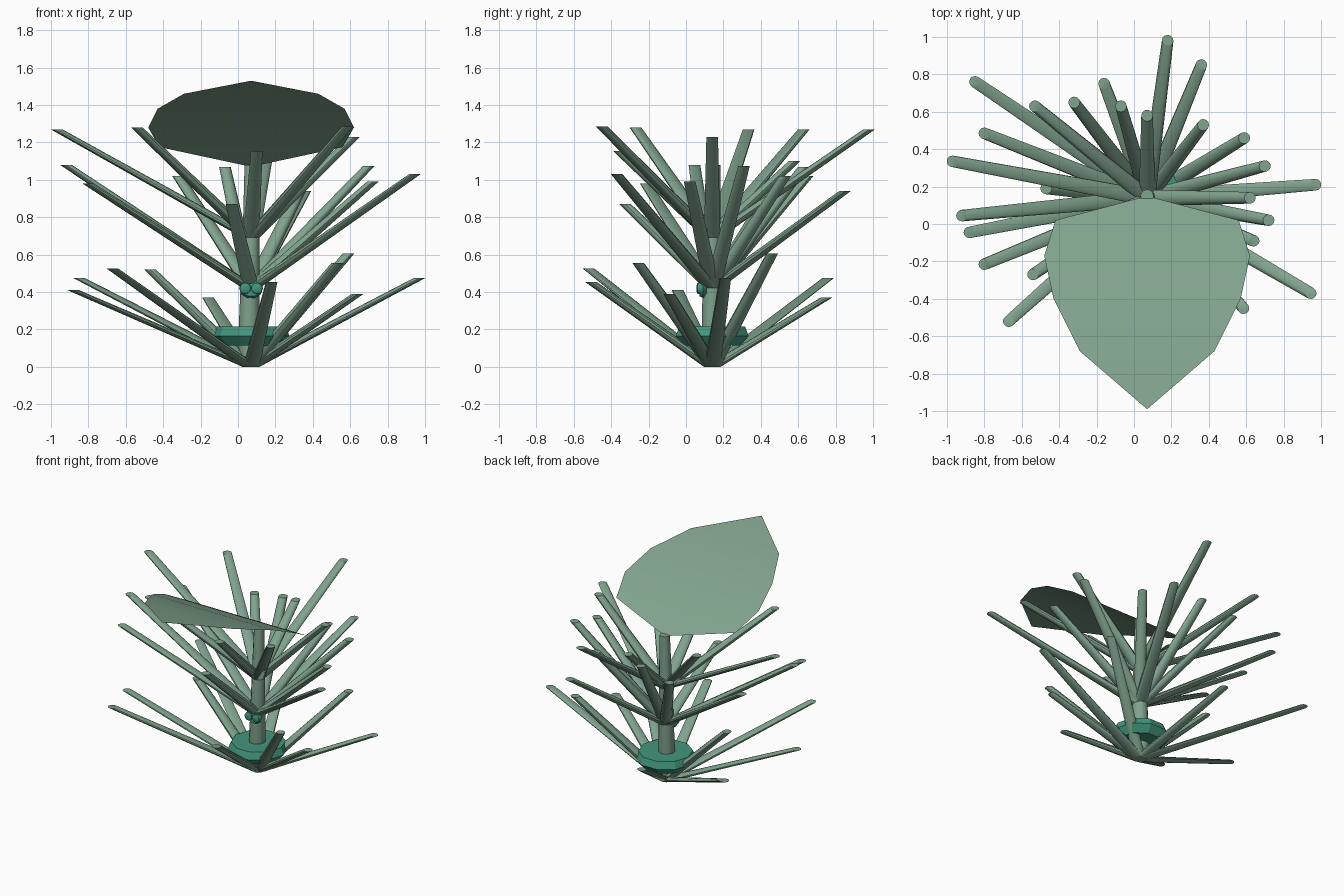
import bpy, bmesh, math
from mathutils import Vector

if "Cube" in bpy.data.objects:
    bpy.data.objects.remove(bpy.data.objects["Cube"])

CX, CY = 0.07, 0.14   # trunk axis


def material(name, rgb):
    m = bpy.data.materials.new(name)
    m.diffuse_color = (*rgb, 1)
    m.use_nodes = True
    m.node_tree.nodes["Principled BSDF"].inputs["Base Color"].default_value = m.diffuse_color
    return m


GREEN = material("sage green", (0.22, 0.37, 0.27))
TEAL = material("teal green", (0.055, 0.30, 0.205))


def finish(bm, name, mat, smooth=True):
    bmesh.ops.recalc_face_normals(bm, faces=bm.faces)
    me = bpy.data.meshes.new(name)
    bm.to_mesh(me)
    bm.free()
    ob = bpy.data.objects.new(name, me)
    bpy.context.collection.objects.link(ob)
    me.materials.append(mat)
    if smooth:
        bpy.ops.object.select_all(action='DESELECT')
        ob.select_set(True)
        bpy.context.view_layer.objects.active = ob
        bpy.ops.object.shade_smooth_by_angle(angle=math.radians(40))
    return ob


def loft(bm, rings, n, axis='Z'):
    """Skin level rings given as (centre, radius), capped at both ends."""
    loops = []
    for c, r in rings:
        loop = []
        for i in range(n):
            a = 2 * math.pi * i / n
            u, v = r * math.cos(a), r * math.sin(a)
            off = Vector((u, v, 0)) if axis == 'Z' else Vector((u, 0, v))
            loop.append(bm.verts.new(Vector(c) + off))
        loops.append(loop)
    for a, b in zip(loops, loops[1:]):
        for i in range(n):
            j = (i + 1) % n
            bm.faces.new((a[i], a[j], b[j], b[i]))
    bm.faces.new(loops[0][::-1])
    bm.faces.new(loops[-1])


# Trunk
bm = bmesh.new()
loft(bm, [((CX - 0.012, CY, 0.0), 0.04), ((CX - 0.012, CY, 0.12), 0.058),
          ((CX, CY, 0.7), 0.045), ((CX, CY + 0.01, 1.08), 0.035)], 12)
finish(bm, "trunk", GREEN)

# Branch whorls: start height, tip positions; ends are cut level
whorls = {
    "lower_branches": (0.0, [
        (-0.85, 0.76, 0.475), (-0.16, 0.75, 0.37), (0.59, 0.46, 0.605),
        (0.97, 0.21, 0.475), (0.64, -0.09, 0.39), (-0.88, -0.045, 0.41),
        (-0.67, -0.52, 0.525), (-0.47, 0.19, 0.52), (0.53, -0.255, 0.555),
        (0.18, -0.51, 0.455)]),
    "middle_branches": (0.42, [
        (0.36, 0.85, 0.94), (-0.32, 0.65, 1.02), (-0.07, 0.63, 1.07),
        (-0.80, 0.485, 1.0), (0.37, 0.53, 1.02), (0.70, 0.31, 1.075),
        (0.72, 0.02, 0.99), (0.945, -0.37, 1.03), (-0.92, 0.045, 1.08),
        (-0.80, -0.215, 0.98), (-0.035, -0.325, 0.87)]),
    "upper_branches": (0.69, [
        (0.18, 0.98, 1.27), (-0.53, 0.63, 1.27), (-0.97, 0.335, 1.27),
        (0.62, 0.14, 1.23), (0.585, -0.45, 1.285), (-0.54, -0.27, 1.28),
        (0.10, -0.36, 1.155), (0.07, 0.58, 1.10)]),
}
for name, (z, tips) in whorls.items():
    bm = bmesh.new()
    for tip in tips:
        loft(bm, [((CX, CY, z), 0.044), (tip, 0.031)], 12)
    finish(bm, name, GREEN)

# Collar disc around the foot of the trunk
bm = bmesh.new()
loft(bm, [((CX, CY, 0.115), 0.16), ((CX, CY, 0.165), 0.205),
          ((CX, CY, 0.215), 0.185)], 10)
finish(bm, "collar_disc", TEAL, smooth=False)

# Knob on the front of the trunk
bm = bmesh.new()
loft(bm, [((CX, 0.11, 0.42), 0.045), ((CX, 0.092, 0.42), 0.064),
          ((CX, 0.072, 0.42), 0.052)], 10, axis='Y')
for v in bm.verts:
    v.co.z = 0.42 + (v.co.z - 0.42) * 0.85
finish(bm, "knob", TEAL)

# Pair of round buttons on the knob
bm = bmesh.new()
for s in (-1, 1):
    loft(bm, [((CX + s * 0.031, 0.08, 0.42), 0.031),
              ((CX + s * 0.031, 0.062, 0.42), 0.029),
              ((CX + s * 0.031, 0.056, 0.42), 0.016)], 12, axis='Y')
finish(bm, "knob_buttons", TEAL)

# Large curved leaf: (half width, y, z) from stalk to point
rows = [(0, 0.15, 1.07), (0.49, 0.02, 1.175), (0.55, -0.17, 1.28),
        (0.50, -0.40, 1.38), (0.36, -0.68, 1.46), (0, -0.99, 1.53)]
bm = bmesh.new()
pts = []
for w, y, z in rows:
    sides = (-1, 1) if w else (0,)
    pts.append([bm.verts.new((CX + s * w, y, z)) for s in sides])
for a, b in zip(pts, pts[1:]):
    bm.faces.new(a + b[::-1])
bmesh.ops.recalc_face_normals(bm, faces=bm.faces)
for f in bm.faces:
    f.normal_update()
    if f.normal.z < 0:
        f.normal_flip()
me = bpy.data.meshes.new("leaf")
bm.to_mesh(me)
bm.free()
me.materials.append(GREEN)
leaf = bpy.data.objects.new("leaf", me)
bpy.context.collection.objects.link(leaf)
for p in me.polygons:
    p.use_smooth = True
